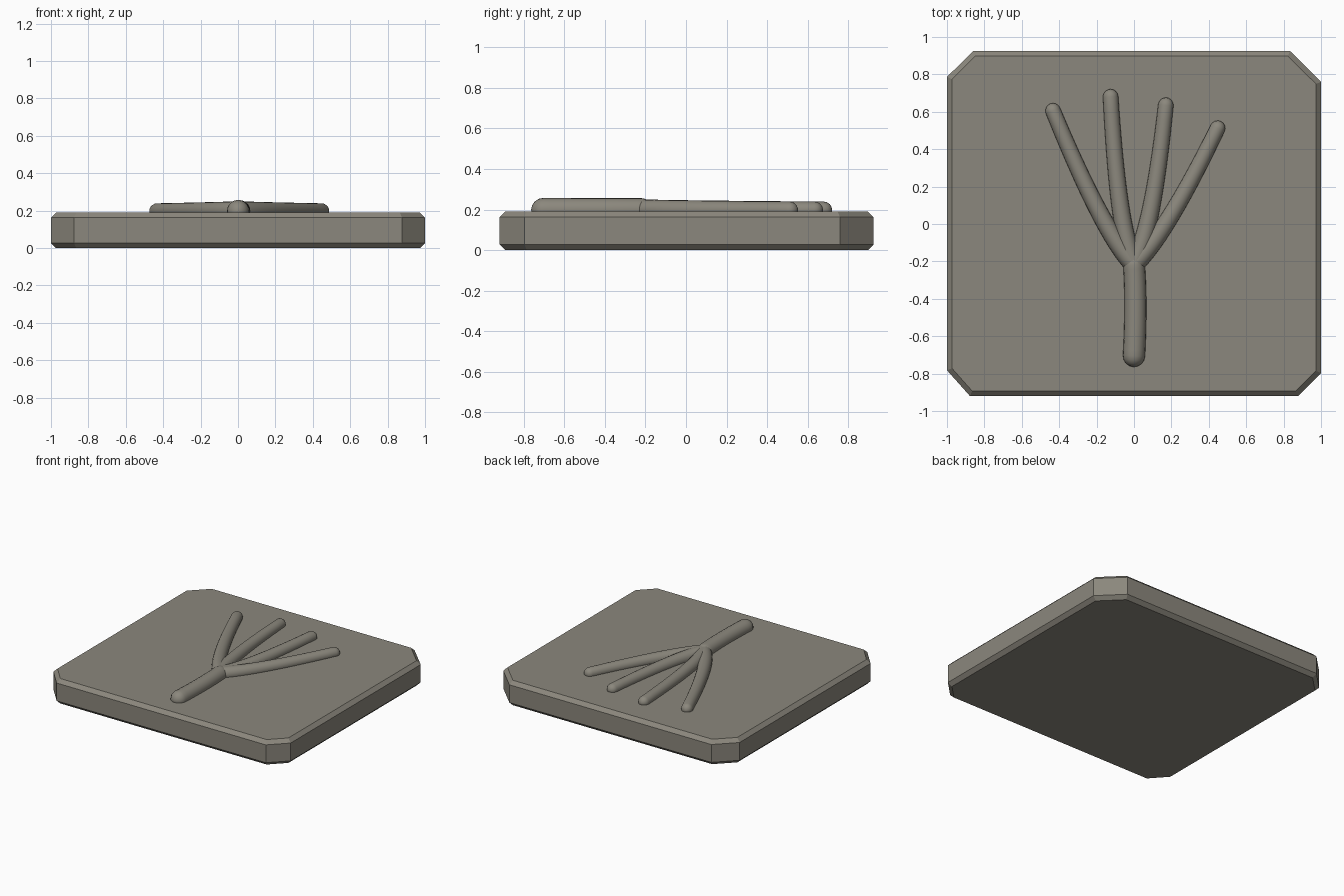
import bpy, bmesh, math
from mathutils import Vector

if "Cube" in bpy.data.objects:
    bpy.data.objects.remove(bpy.data.objects["Cube"])

stone = bpy.data.materials.new("warm_grey_stone")
stone.diffuse_color = (0.26, 0.245, 0.205, 1)
stone.use_nodes = True
stone.node_tree.nodes["Principled BSDF"].inputs["Base Color"].default_value = stone.diffuse_color


def finish(bm, name, smooth):
    bmesh.ops.recalc_face_normals(bm, faces=bm.faces)
    me = bpy.data.meshes.new(name)
    bm.to_mesh(me)
    bm.free()
    me.materials.append(stone)
    for p in me.polygons:
        p.use_smooth = smooth
    ob = bpy.data.objects.new(name, me)
    bpy.context.collection.objects.link(ob)
    return ob


def loft(bm, rings):
    """Skin a list of closed point rings and cap both ends."""
    vs = [[bm.verts.new(p) for p in r] for r in rings]
    n = len(vs[0])
    for a, b in zip(vs, vs[1:]):
        for i in range(n):
            bm.faces.new((a[i], a[(i + 1) % n], b[(i + 1) % n], b[i]))
    bm.faces.new(vs[0])
    bm.faces.new(vs[-1])


def inset(pts, d):
    """Offset a counter-clockwise outline inwards by d."""
    out = []
    for i, p in enumerate(pts):
        a = (p - pts[i - 1]).normalized()
        b = (pts[(i + 1) % len(pts)] - p).normalized()
        na, nb = Vector((-a.y, a.x)), Vector((-b.y, b.x))
        out.append(p + (na + nb) * d / (1 + na.dot(nb)))
    return out


# Slab: square with slightly uneven cut corners and chamfered rims
outline = [Vector(p) for p in (
    (-0.877, -0.92), (0.877, -0.92), (1, -0.797), (1, 0.76),
    (0.834, 0.925), (-0.86, 0.925), (-1, 0.786), (-1, -0.782))]
inner = inset(outline, 0.027)
bm = bmesh.new()
loft(bm, [[(p.x, p.y, z) for p in ring] for ring, z in
          ((inner, 0), (outline, 0.027), (outline, 0.162), (inner, 0.189))])
finish(bm, "slab", False)


def rod(name, start, bend, tip, r0, r1, z=0.198, sides=20, steps=18):
    """Tapered round rod on a bent path with domed ends."""
    p0, c, p1 = (Vector((x, y, z)) for x, y in (start, bend, tip))
    d0, d1 = (c - p0).normalized(), (p1 - c).normalized()
    arc = [math.radians(a) for a in (3, 22, 45, 68)]
    spine = [(p0 - d0 * r0 * math.cos(a), d0, r0 * math.sin(a)) for a in arc]
    for i in range(steps + 1):
        t = i / steps
        pos = p0 * (1 - t) ** 2 + c * 2 * t * (1 - t) + p1 * t * t
        tan = ((c - p0) * (1 - t) + (p1 - c) * t).normalized()
        spine.append((pos, tan, r0 + (r1 - r0) * t))
    spine += [(p1 + d1 * r1 * math.cos(a), d1, r1 * math.sin(a)) for a in reversed(arc)]
    rings = []
    for pos, tan, r in spine:
        side = Vector((tan.y, -tan.x, 0))
        rings.append([pos + side * r * math.cos(k * math.tau / sides)
                      + Vector((0, 0, r * math.sin(k * math.tau / sides)))
                      for k in range(sides)])
    bm = bmesh.new()
    loft(bm, rings)
    finish(bm, name, True)


# Raised stem and its four spreading branches
rod("stem", (0, -0.705), (0.015, -0.42), (0, -0.22), 0.059, 0.058)
fork = (0, -0.215)
for name, bend, tip in (
        ("branch_outer_left", (-0.16, -0.06), (-0.433, 0.605)),
        ("branch_inner_left", (-0.085, -0.03), (-0.125, 0.68)),
        ("branch_inner_right", (0.10, -0.03), (0.17, 0.635)),
        ("branch_outer_right", (0.17, -0.06), (0.447, 0.512))):
    rod(name, fork, bend, tip, 0.052, 0.041)
